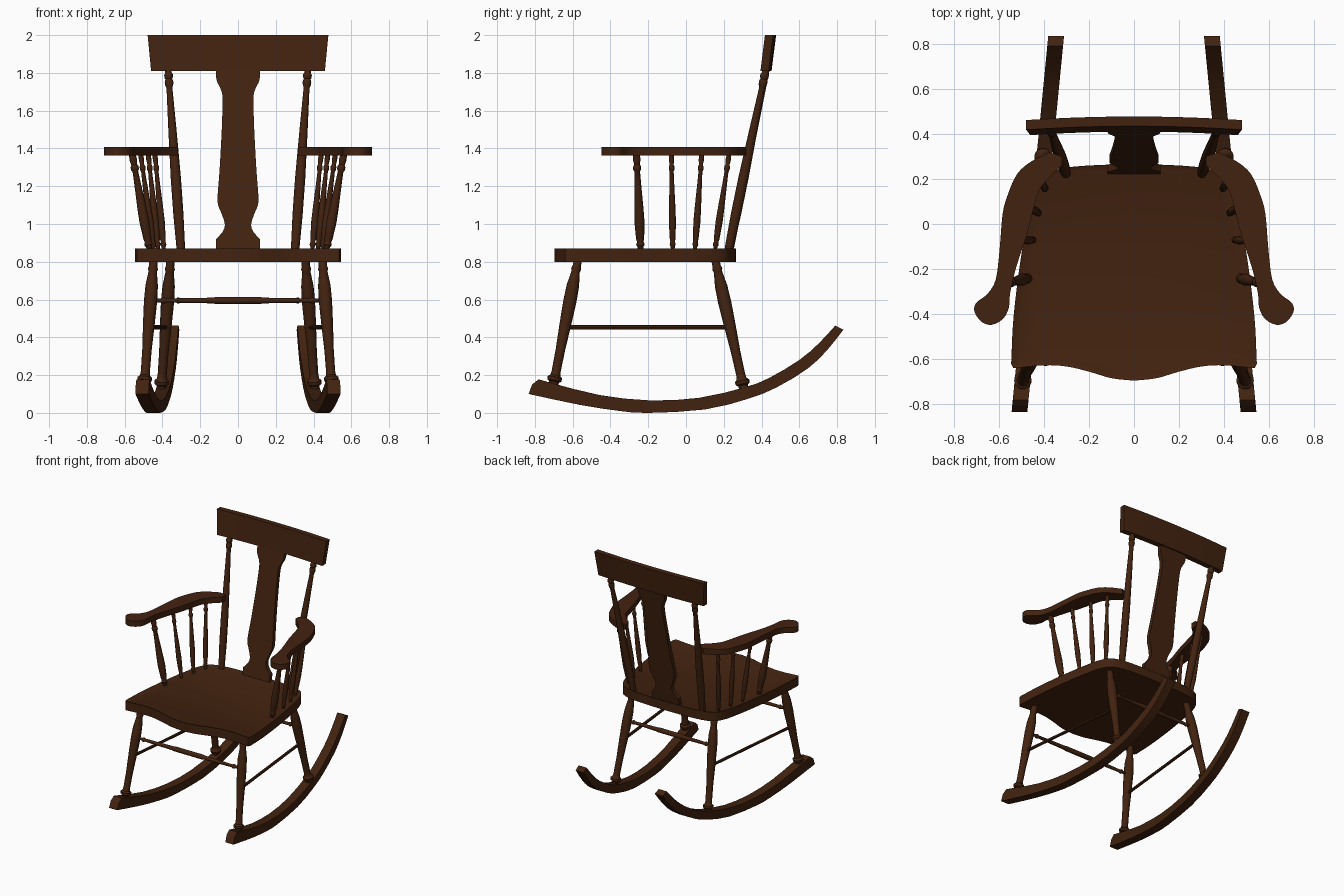
import bpy, bmesh, math
from mathutils import Vector

if "Cube" in bpy.data.objects:
    bpy.data.objects.remove(bpy.data.objects["Cube"])

wood = bpy.data.materials.new("dark brown wood")
wood.diffuse_color = (0.055, 0.0165, 0.005, 1)
wood.use_nodes = True
wood.node_tree.nodes["Principled BSDF"].inputs["Base Color"].default_value = wood.diffuse_color


def finish(name, bm, angle=40):
    bmesh.ops.remove_doubles(bm, verts=bm.verts, dist=1e-5)
    bmesh.ops.recalc_face_normals(bm, faces=bm.faces)
    me = bpy.data.meshes.new(name)
    bm.to_mesh(me)
    bm.free()
    me.materials.append(wood)
    me.shade_smooth()
    me.set_sharp_from_angle(angle=math.radians(angle))
    ob = bpy.data.objects.new(name, me)
    bpy.context.collection.objects.link(ob)
    return ob


def spline(pts, n=4):
    """Smooth open curve through the points (Catmull-Rom)."""
    p = [Vector(q) for q in pts]
    p = [2 * p[0] - p[1]] + p + [2 * p[-1] - p[-2]]
    out = []
    for a, b, c, d in zip(p, p[1:], p[2:], p[3:]):
        for i in range(n):
            t = i / n
            out.append(0.5 * (2 * b + (c - a) * t + (2 * a - 5 * b + 4 * c - d) * t * t
                              + (3 * b - a - 3 * c + d) * t ** 3))
    return out + [p[-2]]


def prism(name, outline, place, top=None):
    """Solid between two copies of an outline; place(u, v, s) gives the 3D point, s = 0 or 1."""
    bm = bmesh.new()
    a, b = [[bm.verts.new(place(q[0], q[1], s)) for q in outline] for s in (0, 1)]
    bm.faces.new(a[::-1])
    cap = bm.faces.new(b)
    k = len(outline)
    for i in range(k):
        j = (i + 1) % k
        bm.faces.new((a[i], a[j], b[j], b[i]))
    if top:
        top(bm, cap)
    return finish(name, bm)


def turned(name, p0, p1, profile, segs=16):
    """Lathe-turned rod from p0 to p1; profile is (fraction, radius)."""
    p0, p1 = Vector(p0), Vector(p1)
    rot = (p1 - p0).to_track_quat('Z', 'Y')
    bm = bmesh.new()
    rings = []
    for t, r in profile:
        c = p0.lerp(p1, t)
        rings.append([bm.verts.new(c + rot @ Vector((r * math.cos(w), r * math.sin(w), 0)))
                      for w in (2 * math.pi * i / segs for i in range(segs))])
    bm.faces.new(rings[0][::-1])
    bm.faces.new(rings[-1])
    for a, b in zip(rings, rings[1:]):
        for i in range(segs):
            j = (i + 1) % segs
            bm.faces.new((a[i], a[j], b[j], b[i]))
    return finish(name, bm)


# Seat: wavy front, tapered sides, shallow dished top
half = (spline([(0, -0.695), (0.1, -0.684), (0.2, -0.655), (0.3, -0.632), (0.4, -0.627), (0.535, -0.64)])
        + spline([(0.545, -0.62), (0.535, -0.42), (0.505, -0.17), (0.465, 0.06), (0.435, 0.16),
                  (0.39, 0.22), (0.3, 0.25), (0.15, 0.262), (0, 0.265)]))
seat_outline = half + [Vector((-q.x, q.y)) for q in half[-2:0:-1]]


def dish(bm, cap):
    bmesh.ops.inset_region(bm, faces=[cap], thickness=0.045)
    bmesh.ops.inset_region(bm, faces=[cap], thickness=0.02, depth=-0.008)


prism("seat", seat_outline, lambda x, y, s: (x, y, 0.80 + 0.07 * s), dish)

# Crest rail: bowed in plan, leaning back, wider at the top
xs = [-0.46 + 0.92 * i / 12 for i in range(13)]
bow = lambda x: 0.016 * (1 - (x / 0.46) ** 2)
rail = [(x, 0.394 + bow(x)) for x in xs] + [(x, 0.437 + bow(x)) for x in xs[::-1]]
prism("crest_rail", rail, lambda x, y, s: (x * (1 + 0.04 * s), y + 0.024 * s, 1.81 + 0.19 * s))

# Back splat: vase-shaped board leaning back
edge = ([Vector((0.117, 0.865)), Vector((0.117, 0.92))]
        + spline([(0.105, 0.93), (0.078, 0.965), (0.07, 1.0), (0.085, 1.05), (0.105, 1.1), (0.108, 1.15),
                  (0.098, 1.28), (0.086, 1.5), (0.082, 1.66), (0.09, 1.71), (0.113, 1.76), (0.118, 1.82)]))
splat = edge + [Vector((-q.x, q.y)) for q in edge[::-1]]
prism("back_splat", splat,
      lambda x, z, s: (x, 0.222 + (z - 0.87) * 0.2 + 0.032 * s, z))

# Profiles for the turned parts (fractions run bottom to top)
LEG = [(0, .024), (.05, .026), (.06, .037), (.085, .039), (.10, .027), (.13, .024), (.3, .025), (.5, .031),
       (.68, .035), (.8, .033), (.88, .025), (.91, .022), (.93, .027), (.95, .022), (1, .022)]
POST = [(0, .021), (.03, .023), (.2, .027), (.4, .027), (.65, .022), (.88, .016), (.9, .016), (.91, .021),
        (.93, .023), (.945, .018), (.955, .023), (.97, .023), (.98, .017), (1, .017)]
SPINDLE = [(0, .5), (.04, .6), (.06, .85), (.09, .65), (.12, .8), (.3, 1), (.45, .9), (.7, .65), (.82, .55),
           (.84, .8), (.87, .8), (.89, .55), (.94, .75), (1, .65)]
RAIL = [(0, .01), (.06, .01), (.07, .016), (.08, .016), (.09, .011), (.35, .015), (.37, .018),
        (.63, .018), (.65, .015), (.91, .011), (.92, .016), (.93, .016), (.94, .01), (1, .01)]

# Rocker side outline (y, z): upper edge back to front, then lower edge front to back
upper = spline([(0.79, 0.462), (0.705, 0.37), (0.6, 0.28), (0.44, 0.185), (0.31, 0.135), (0.07, 0.08),
                (-0.19, 0.066), (-0.46, 0.095), (-0.71, 0.158), (-0.78, 0.178)], 2)
lower = spline([(-0.833, 0.1), (-0.56, 0.042), (-0.35, 0.01), (-0.2, 0.0), (0.1, 0.018), (0.33, 0.075),
                (0.48, 0.135), (0.645, 0.235), (0.747, 0.332), (0.833, 0.44)], 2)
rocker = upper + [Vector((-0.815, 0.15))] + lower
rock_x = lambda y: 0.508 - 0.0975 * (y + 0.833)

# Arm plan outline (x, y), with rounded hand rest
arm = spline([(0.32, 0.26), (0.373, 0.21), (0.418, 0.155), (0.44, 0.09), (0.475, -0.045), (0.525, -0.2),
              (0.55, -0.31), (0.555, -0.37), (0.58, -0.42), (0.63, -0.447), (0.675, -0.435), (0.708, -0.39),
              (0.7, -0.35), (0.65, -0.31), (0.613, -0.245), (0.596, -0.11), (0.583, 0.045), (0.56, 0.13),
              (0.52, 0.22), (0.46, 0.275), (0.375, 0.318)], 3) + [Vector((0.32, 0.3))]

# Spindles: bottom x, bottom y, top x, top y, radius
spindles = [(0.468, -0.24, 0.56, -0.262, .027), (0.445, -0.07, 0.515, -0.077, .019),
            (0.422, 0.047, 0.475, 0.083, .019), (0.392, 0.153, 0.44, 0.228, .019)]

front_leg = Vector((0.497, -0.705, 0.13)), Vector((0.447, -0.572, 0.81))
back_leg = Vector((0.408, 0.31, 0.11)), Vector((0.357, 0.155, 0.81))


def at_height(leg, z):
    return leg[0].lerp(leg[1], (z - leg[0].z) / (leg[1].z - leg[0].z))


for side, m in (("right", 1), ("left", -1)):
    flip = lambda v, m=m: (v[0] * m, v[1], v[2])
    prism("rocker_" + side, rocker,
          lambda y, z, s: (m * (rock_x(y) + 0.07 * (s - 0.5)), y, z))
    prism("arm_" + side, arm, lambda x, y, s: (m * x, y, 1.363 + 0.044 * s))
    turned("front_leg_" + side, flip(front_leg[0]), flip(front_leg[1]), LEG)
    turned("back_leg_" + side, flip(back_leg[0]), flip(back_leg[1]), LEG)
    turned("back_post_" + side, (m * 0.302, 0.225, 0.86), (m * 0.37, 0.423, 1.82), POST)
    for i, (x0, y0, x1, y1, r) in enumerate(spindles):
        turned(f"arm_spindle_{side}_{i + 1}", (m * x0, y0, 0.86), (m * x1, y1, 1.37),
               [(t, k * r) for t, k in SPINDLE])
    # Side stretcher between front and back legs
    turned("side_stretcher_" + side, flip(at_height(front_leg, 0.453)), flip(at_height(back_leg, 0.453)),
           [(0, .011), (1, .011)], 8)

# Cross stretchers between left and right legs
for name, leg in (("front_stretcher", front_leg), ("back_stretcher", back_leg)):
    p = at_height(leg, 0.595)
    turned(name, (-p.x, p.y, p.z), p, RAIL, 12)
